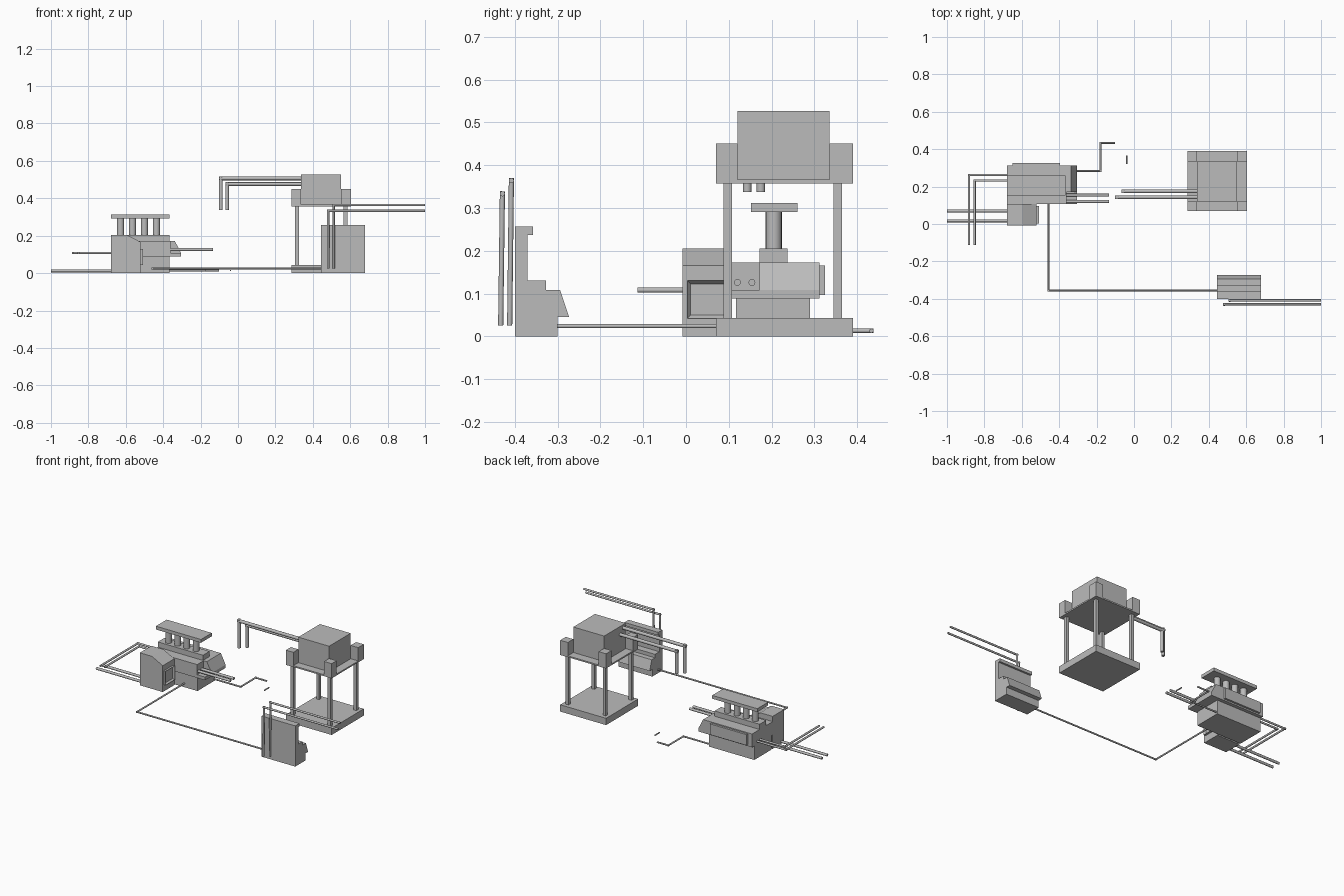
import bpy, bmesh
from mathutils import Vector

cube = bpy.data.objects.get("Cube")
if cube:
    bpy.data.objects.remove(cube, do_unlink=True)

grey = bpy.data.materials.new("plain_grey")
grey.use_nodes = True
grey.diffuse_color = (0.5, 0.5, 0.5, 1)
grey.node_tree.nodes["Principled BSDF"].inputs["Base Color"].default_value = (0.5, 0.5, 0.5, 1)


def finish(name, bm):
    bmesh.ops.recalc_face_normals(bm, faces=bm.faces)
    mesh = bpy.data.meshes.new(name)
    bm.to_mesh(mesh)
    bm.free()
    mesh.materials.append(grey)
    obj = bpy.data.objects.new(name, mesh)
    bpy.context.collection.objects.link(obj)
    return obj


def box(name, x, y, z, recess=None):
    """Box from ranges; recess = (border, depth) sinks the +x face."""
    bm = bmesh.new()
    bmesh.ops.create_cube(bm, size=1)
    for v in bm.verts:
        v.co = [r[0] if c < 0 else r[1] for c, r in zip(v.co, (x, y, z))]
    if recess:
        bm.normal_update()
        side = [f for f in bm.faces if f.normal.x > 0.9]
        bmesh.ops.inset_region(bm, faces=side, thickness=recess[0])
        for v in side[0].verts:
            v.co.x -= recess[1]
    return finish(name, bm)


def prism(name, points, axis, span):
    """Extrude a profile along x (points are y, z) or y (points are x, z)."""
    bm = bmesh.new()
    place = (lambda a, b: (span[0], a, b)) if axis == "x" else (lambda a, b: (a, span[0], b))
    face = bm.faces.new([bm.verts.new(place(a, b)) for a, b in points])
    ext = bmesh.ops.extrude_face_region(bm, geom=[face])
    d = span[1] - span[0]
    move = Vector((d, 0, 0)) if axis == "x" else Vector((0, d, 0))
    bmesh.ops.translate(bm, vec=move, verts=[g for g in ext["geom"] if isinstance(g, bmesh.types.BMVert)])
    return finish(name, bm)


def pipe(name, radius, *path, sides=12):
    """Straight round runs, overlapped at the elbows."""
    bm = bmesh.new()
    pts = [Vector(p) for p in path]
    for i in range(len(pts) - 1):
        a, b = pts[i], pts[i + 1]
        d = (b - a).normalized()
        if i > 0:
            a = a - d * radius
        if i < len(pts) - 2:
            b = b + d * radius
        made = bmesh.ops.create_cone(bm, cap_ends=True, segments=sides, radius1=radius,
                                     radius2=radius, depth=(b - a).length)
        rot = d.to_track_quat('Z', 'Y')
        for v in made["verts"]:
            v.co = rot @ v.co + (a + b) / 2
    obj = finish(name, bm)
    for p in obj.data.polygons:
        p.use_smooth = len(p.vertices) == 4
    for e in obj.data.edges:
        va, vb = (obj.data.vertices[i].co for i in e.vertices)
        e.use_edge_sharp = (va - vb).length < radius
    return obj


# Tank tower
box("tower_base", (0.285, 0.605), (0.07, 0.39), (0, 0.043))
box("tower_platform", (0.285, 0.605), (0.07, 0.39), (0.357, 0.366))
box("tower_tank", (0.337, 0.552), (0.12, 0.335), (0.366, 0.527))
for i, (px, bx) in enumerate(((0.315, (0.285, 0.337)), (0.575, (0.552, 0.605)))):
    for j, (py, by) in enumerate(((0.098, (0.07, 0.12)), (0.355, (0.335, 0.39)))):
        box(f"tower_post_{i}{j}", (px - 0.01, px + 0.01), (py - 0.01, py + 0.01), (0.043, 0.357))
        box(f"tower_corner_block_{i}{j}", bx, by, (0.357, 0.45))
for i, (x, y, z) in enumerate(((-0.092, 0.143, 0.506), (-0.058, 0.175, 0.476))):
    pipe(f"tank_pipe_{i}", 0.01, (0.34, y, z), (x, y, z), (x, y, 0.337))

# Machine body
box("machine_base", (-0.68, -0.365), (0.117, 0.29), (0, 0.088))
box("machine_shelf", (-0.68, -0.305), (0.107, 0.312), (0.088, 0.108))
box("machine_body", (-0.68, -0.36), (0.107, 0.312), (0.108, 0.172))
prism("machine_nose", [(-0.36, 0.108), (-0.305, 0.108), (-0.338, 0.172), (-0.36, 0.172)],
      "y", (0.172, 0.312))
box("back_panel", (-0.65, -0.395), (0.312, 0.325), (0.097, 0.165))
box("machine_ridge", (-0.68, -0.365), (0.172, 0.237), (0.172, 0.205))
for i in range(4):
    x = -0.628 + i * 0.064
    pipe(f"machine_column_{i}", 0.019, (x, 0.205, 0.205), (x, 0.205, 0.291), sides=16)
box("machine_top_plate", (-0.68, -0.365), (0.152, 0.26), (0.291, 0.312))

# Control housing with a stepped top and a recessed panel
prism("control_housing", [(-0.68, 0), (-0.52, 0), (-0.52, 0.166), (-0.595, 0.205), (-0.68, 0.205)],
      "y", (-0.008, 0.107))
box("control_panel", (-0.52, -0.507), (0.003, 0.095), (0.042, 0.13), recess=(0.011, 0.011))

# Machine piping
for i, y in enumerate((0.07, 0.017)):
    pipe(f"side_pipe_{i}", 0.008, (-0.67, y, 0.012), (-1, y, 0.012))
for i, (x, y) in enumerate(((-0.882, 0.262), (-0.852, 0.232))):
    pipe(f"bent_side_pipe_{i}", 0.006, (-0.67, y, 0.108), (x, y, 0.108), (x, -0.113, 0.108))
for i, y in enumerate((0.12, 0.154)):
    pipe(f"outlet_pipe_{i}", 0.008, (-0.37, y, 0.126), (-0.135, y, 0.126))
pipe("rear_pipe", 0.005, (-0.37, 0.283, 0.013), (-0.18, 0.283, 0.013),
     (-0.18, 0.433, 0.013), (-0.102, 0.433, 0.013))
pipe("short_pipe", 0.004, (-0.04, 0.32, 0.014), (-0.04, 0.367, 0.014))
pipe("link_pipe", 0.005, (-0.457, 0.12, 0.024), (-0.457, -0.355, 0.024), (0.45, -0.355, 0.024))

# Console cabinet
console = [(-0.4, 0), (-0.4, 0.257), (-0.358, 0.257), (-0.358, 0.237), (-0.37, 0.237),
           (-0.37, 0.13), (-0.327, 0.13), (-0.327, 0.108), (-0.294, 0.108),
           (-0.273, 0.045), (-0.3, 0.045), (-0.3, 0)]
prism("console_cabinet", console, "x", (0.445, 0.68))
for i, (x, y, z) in enumerate(((0.512, -0.408, 0.364), (0.482, -0.429, 0.333))):
    pipe(f"console_pipe_{i}", 0.006, (x, y - 0.004, 0.025), (x, y, z), (1, y, z))
